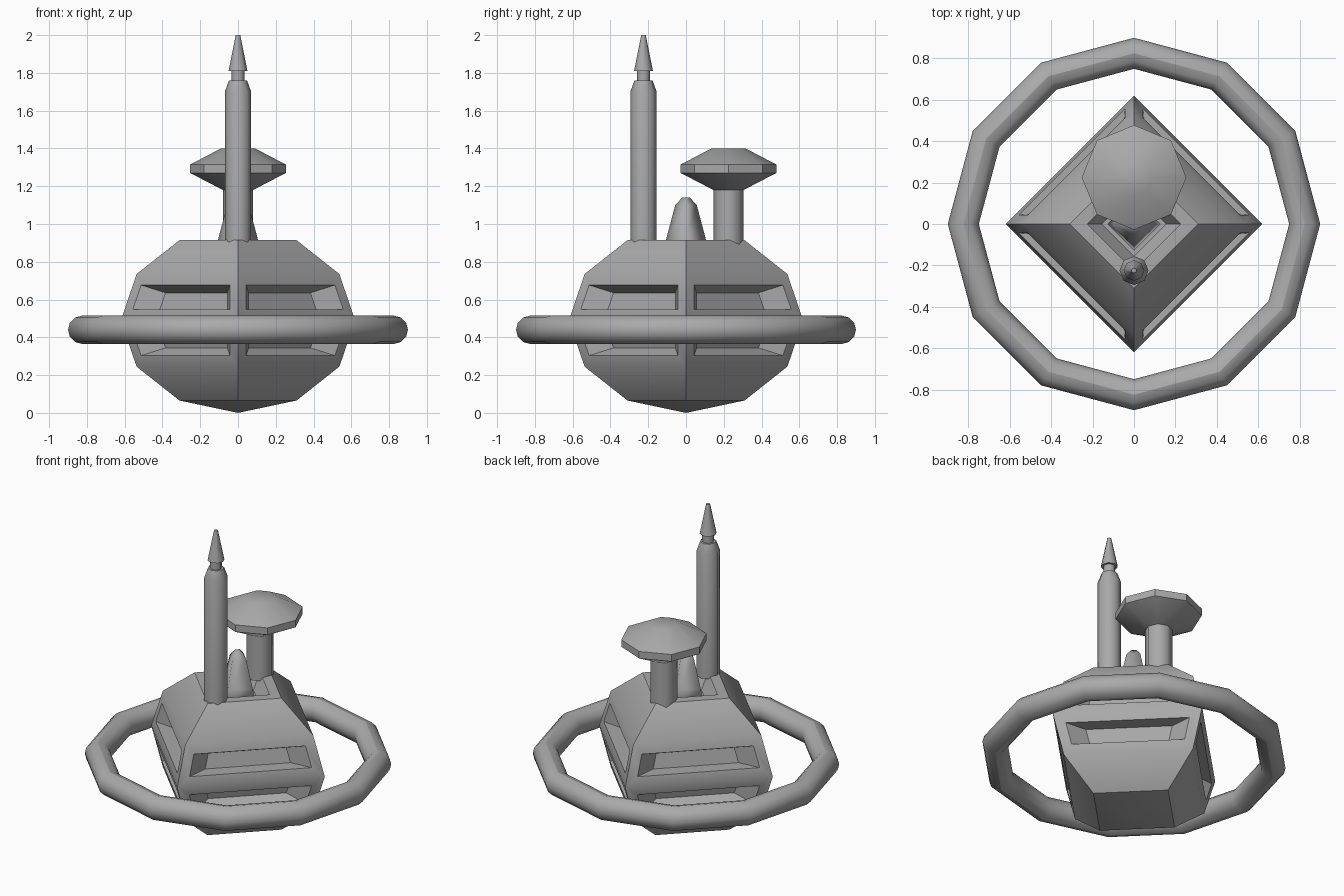
import bpy, bmesh, math
from mathutils import Vector

cube = bpy.data.objects.get("Cube")
if cube:
    bpy.data.objects.remove(cube)

grey = bpy.data.materials.new("plain_grey")
grey.use_nodes = True
GREY = (0.4, 0.4, 0.4, 1)
grey.diffuse_color = GREY
grey.node_tree.nodes["Principled BSDF"].inputs["Base Color"].default_value = GREY


def finish(bm, name, angle=30):
    """Turn a bmesh into a shaded object."""
    bmesh.ops.recalc_face_normals(bm, faces=bm.faces)
    mesh = bpy.data.meshes.new(name)
    bm.to_mesh(mesh)
    bm.free()
    mesh.materials.append(grey)
    ob = bpy.data.objects.new(name, mesh)
    bpy.context.collection.objects.link(ob)
    bpy.ops.object.select_all(action="DESELECT")
    ob.select_set(True)
    bpy.context.view_layer.objects.active = ob
    bpy.ops.object.shade_smooth_by_angle(angle=math.radians(angle))
    return ob


def lathe(profile, sides, y=0):
    """Closed solid turned around z from (radius, height) points, bottom to top."""
    bm = bmesh.new()
    rings = []
    for r, z in profile:
        count = sides if r > 0 else 1
        rings.append([bm.verts.new((r * math.cos(math.tau * i / sides),
                                    y + r * math.sin(math.tau * i / sides), z))
                      for i in range(count)])
    for a, b in zip(rings, rings[1:]):
        for i in range(sides):
            j = (i + 1) % sides
            corners = [a[i % len(a)], a[j % len(a)], b[j % len(b)], b[i % len(b)]]
            bm.faces.new(list(dict.fromkeys(corners)))
    for ring in (rings[0], rings[-1]):
        if len(ring) > 1:
            bm.faces.new(ring)
    bmesh.ops.recalc_face_normals(bm, faces=bm.faces)
    return bm


def recess(bm, face):
    """Sink a tapered pocket into a face, leaving a rim around it."""
    normal = face.normal.copy()
    bmesh.ops.inset_region(bm, faces=[face], thickness=0.06, use_even_offset=True)
    bmesh.ops.inset_individual(bm, faces=[face], thickness=0.001)
    centre = face.calc_center_median()
    for v in face.verts:
        v.co = centre + (v.co - centre) * 0.7 - normal * 0.09


# Four-sided hull, a stretched sphere with its top cut flat
MID, WIDE, TALL = 0.49, 0.62, 0.49
hull_profile = [(0, 0)] + [(WIDE * math.cos(math.radians(a)),
                            MID + TALL * math.sin(math.radians(a)))
                           for a in range(-60, 61, 30)]
hull = lathe(hull_profile, 4)
hull.normal_update()
pockets = [f for f in hull.faces
           if abs(f.normal.z) < 0.4 or f.normal.z > 0.99]
for f in pockets:
    recess(hull, f)
finish(hull, "hull")

# Ring around the hull
bm = bmesh.new()
MAJOR, MINOR, SEGMENTS, ROUND = 0.825, 0.075, 12, 12
loops = []
for i in range(SEGMENTS):
    a = math.tau * i / SEGMENTS
    out = Vector((math.cos(a), math.sin(a), 0))
    loops.append([bm.verts.new(out * (MAJOR + MINOR * math.cos(t)) +
                               Vector((0, 0, 0.44 + MINOR * math.sin(t))))
                  for t in (math.tau * k / ROUND for k in range(ROUND))])
for i in range(SEGMENTS):
    a, b = loops[i], loops[(i + 1) % SEGMENTS]
    for k in range(ROUND):
        n = (k + 1) % ROUND
        bm.faces.new((a[k], b[k], b[n], a[n]))
finish(bm, "outer_ring", 31)

# Tall front mast with chamfered top, thin neck and pointed tip
MAST_Y = -0.225
finish(lathe([(0.07, 0.9), (0.07, 1.7), (0.048, 1.76)], 8, MAST_Y), "mast", 46)
finish(lathe([(0.035, 1.75), (0.035, 1.82)], 8, MAST_Y), "mast_neck", 46)
finish(lathe([(0.05, 1.81), (0.012, 2.0)], 8, MAST_Y), "mast_tip", 46)

# Rear stalk with faceted cap
STALK_Y = 0.225
finish(lathe([(0.08, 0.89), (0.08, 1.2)], 8, STALK_Y), "stalk", 46)
finish(lathe([(0.08, 1.18), (0.253, 1.27), (0.253, 1.315), (0.09, 1.4)], 8, STALK_Y),
       "stalk_cap", 32)

# Rounded fin standing in the top pocket
finish(lathe([(0.13, 0.81), (0.105, 0.92), (0.057, 1.1), (0.02, 1.14)], 4),
       "centre_fin", 100)
